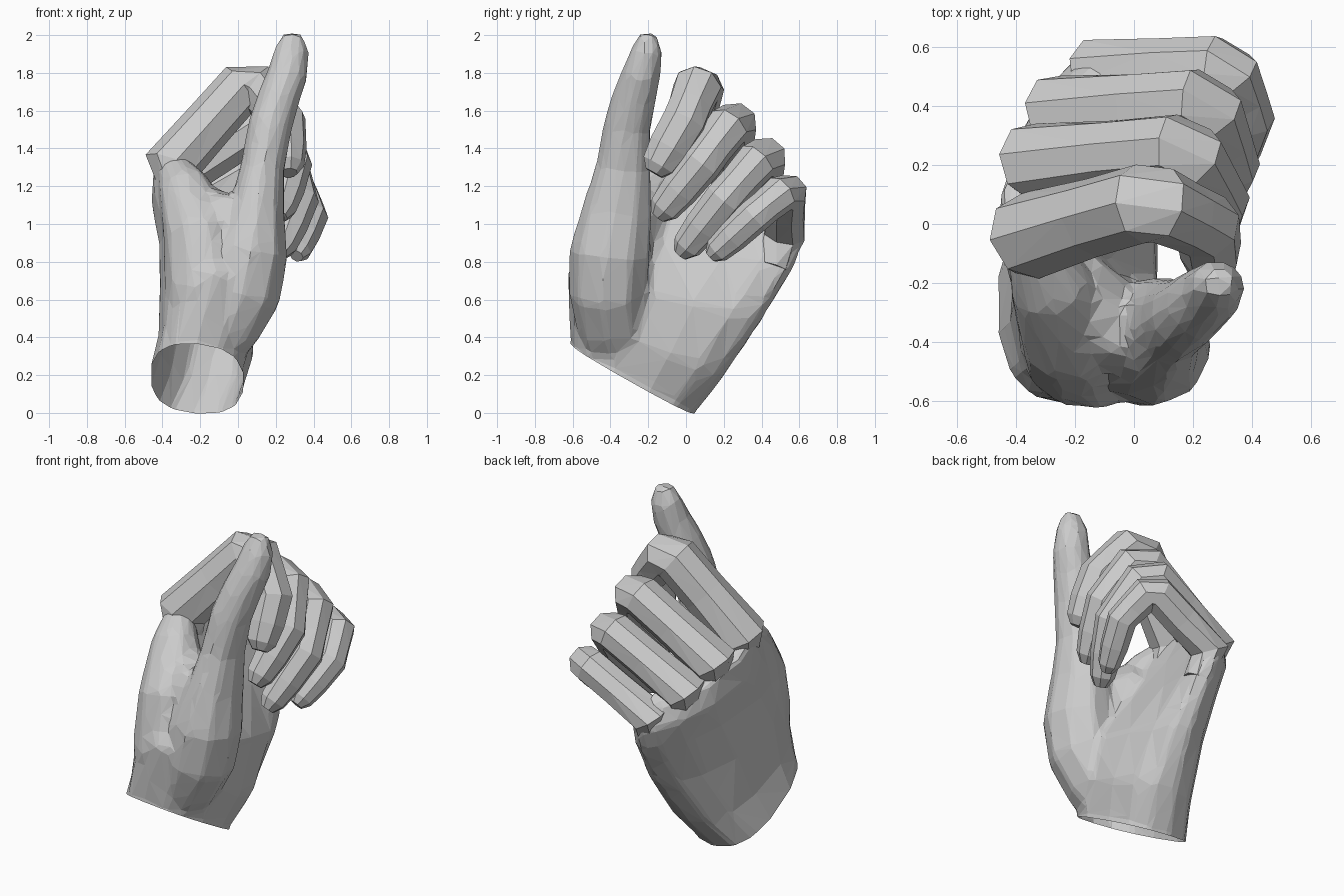
import bpy, bmesh, math
from mathutils import Vector

cube = bpy.data.objects.get("Cube")
if cube:
    bpy.data.objects.remove(cube, do_unlink=True)

skin = bpy.data.materials.new("pale_grey_skin")
skin.use_nodes = True
tone = (0.6, 0.6, 0.6, 1)
skin.diffuse_color = tone
skin.node_tree.nodes["Principled BSDF"].inputs["Base Color"].default_value = tone


def loft(name, rings):
    """Skin a closed shape over a list of equal point rings."""
    bm = bmesh.new()
    loops = [[bm.verts.new(p) for p in ring] for ring in rings]
    n = len(loops[0])
    for a, b in zip(loops, loops[1:]):
        for i in range(n):
            j = (i + 1) % n
            bm.faces.new((a[i], a[j], b[j], b[i]))
    bm.faces.new(loops[0][::-1])
    bm.faces.new(loops[-1])
    bmesh.ops.triangulate(bm, faces=[f for f in bm.faces if len(f.verts) == 4])
    bmesh.ops.recalc_face_normals(bm, faces=bm.faces)
    mesh = bpy.data.meshes.new(name)
    bm.to_mesh(mesh)
    bm.free()
    mesh.materials.append(skin)
    ob = bpy.data.objects.new(name, mesh)
    bpy.context.collection.objects.link(ob)
    return ob


def palm_ring(center, along, across, half, taper, cup, sides=14):
    """Egg-shaped section: thicker towards the thumb, bowed towards the back."""
    c, u, v = Vector(center), Vector(along), Vector(across).normalized()
    ring = []
    for i in range(sides):
        a = 2 * math.pi * i / sides
        ca, sa = math.cos(a), math.sin(a)
        ca, sa = (math.copysign(abs(k) ** 0.8, k) for k in (ca, sa))
        ring.append(c + u * ca + v * (half * sa * (1 - taper * ca) + cup * ca * ca))
    return ring


def tube(name, path, sides=8, side_ref=(0, 1, 0)):
    """Faceted limb; each station is (point, width radius, depth radius)."""
    pts = [Vector(p) for p, _, _ in path]
    rings = []
    for i, (_, rw, rd) in enumerate(path):
        t = (pts[min(i + 1, len(pts) - 1)] - pts[max(i - 1, 0)]).normalized()
        w = Vector(side_ref)
        w = (w - t * w.dot(t)).normalized()
        d = t.cross(w)
        angles = [2 * math.pi * (k + 0.5) / sides for k in range(sides)]
        rings.append([pts[i] + w * rw * math.cos(a) + d * rd * math.sin(a) for a in angles])
    return loft(name, rings)


def finger(name, base, pip, dip, tip, size):
    """Knuckle rooted in the palm, two bent joints and a rounded tip."""
    b, p, d, t = map(Vector, (base, pip, dip, tip))
    stations = [
        (b + Vector((0.05, -0.06, -0.18)), 0.8, 0.7),
        (b, 1.12, 1.12),
        (b.lerp(p, 0.5), 1.0, 1.0),
        (b.lerp(p, 0.9), 1.0, 1.0),
        (p.lerp(d, 0.2), 0.96, 0.95),
        (p.lerp(d, 0.65), 0.88, 0.86),
        (d, 0.9, 0.84),
        (d.lerp(t, 0.5), 0.84, 0.78),
        (d.lerp(t, 0.85), 0.7, 0.62),
        (t, 0.38, 0.34),
    ]
    # the width axis is the normal of the plane the finger curls in
    normal = (p - b).cross(t - p).normalized()
    return tube(name, [(q, w * size, h * size) for q, w, h in stations], 8, normal)


def weld(target, parts):
    """Stack a union modifier for every part."""
    for part in parts:
        union = target.modifiers.new(part.name, "BOOLEAN")
        union.operation, union.solver, union.object = "UNION", "EXACT", part


# Palm from beyond the wrist cut up to the row of knuckles
hand = loft("hand", [
    palm_ring((-0.22, -0.34, 0.07), (0, 0.32, -0.18), (1, 0, 0), 0.25, 0.0, 0.0),
    palm_ring((-0.22, -0.28, 0.18), (0, 0.33, -0.18), (1, 0, 0), 0.25, 0.0, 0.0),
    palm_ring((-0.17, -0.21, 0.36), (0.02, 0.41, -0.17), (1, 0, 0), 0.25, 0.0, 0.01),
    palm_ring((-0.17, -0.11, 0.62), (0.02, 0.52, -0.12), (1, 0, 0), 0.24, 0.15, 0.07),
    palm_ring((-0.24, 0.03, 0.87), (0.06, 0.54, -0.10), (1, 0.05, 0), 0.17, 0.05, 0.10),
    palm_ring((-0.30, 0.18, 1.06), (0.10, 0.43, -0.16), (1, 0.1, 0), 0.14, 0.05, 0.10),
    palm_ring((-0.32, 0.21, 1.21), (0.11, 0.32, -0.17), (1, 0.1, 0.1), 0.11, 0.0, 0.08),
])

# Thumb, the fleshy front of the palm and the thumb web
flesh = [
    tube("thumb", [
        ((-0.14, -0.33, 0.28), 0.20, 0.13),
        ((-0.06, -0.38, 0.45), 0.20, 0.18),
        ((0.02, -0.41, 0.63), 0.21, 0.21),
        ((0.07, -0.40, 0.85), 0.22, 0.20),
        ((0.10, -0.36, 1.08), 0.19, 0.15),
        ((0.13, -0.33, 1.30), 0.15, 0.12),
        ((0.17, -0.31, 1.52), 0.13, 0.12),
        ((0.22, -0.27, 1.68), 0.12, 0.115),
        ((0.265, -0.235, 1.80), 0.107, 0.11),
        ((0.285, -0.205, 1.92), 0.085, 0.095),
        ((0.29, -0.20, 2.01), 0.045, 0.055)], 9),
    tube("palm_front", [
        ((-0.20, -0.37, 0.40), 0.21, 0.19),
        ((-0.17, -0.41, 0.66), 0.22, 0.22),
        ((-0.20, -0.35, 0.95), 0.20, 0.20),
        ((-0.29, -0.20, 1.20), 0.13, 0.14),
        ((-0.35, -0.08, 1.32), 0.07, 0.08)], 10),
    tube("thumb_web", [
        ((-0.24, -0.20, 1.04), 0.15, 0.20),
        ((-0.10, -0.34, 0.94), 0.18, 0.24),
        ((0.08, -0.37, 0.92), 0.16, 0.22)], 8, (0.6, 0.8, 0)),
]

# Four curled fingers
fingers = [
    finger("index_finger", (-0.35, -0.04, 1.31), (0.06, 0.08, 1.77),
           (0.25, -0.01, 1.54), (0.27, -0.17, 1.27), 0.135),
    finger("middle_finger", (-0.34, 0.21, 1.23), (0.18, 0.26, 1.565),
           (0.29, 0.08, 1.32), (0.22, -0.15, 1.04), 0.122),
    finger("ring_finger", (-0.26, 0.38, 1.09), (0.25, 0.42, 1.38),
           (0.33, 0.20, 1.13), (0.22, -0.03, 0.84), 0.116),
    finger("little_finger", (-0.12, 0.52, 0.95), (0.32, 0.54, 1.19),
           (0.39, 0.36, 1.04), (0.31, 0.13, 0.83), 0.104),
]

# Blend the fleshy body, reduce it to broad facets, then weld on the fingers
weld(hand, flesh)
blend = hand.modifiers.new("blend", "REMESH")
blend.mode, blend.voxel_size = "VOXEL", 0.022
relax = hand.modifiers.new("relax", "SMOOTH")
relax.factor, relax.iterations = 0.5, 8
facets = hand.modifiers.new("facets", "DECIMATE")
facets.ratio = 0.045
weld(hand, fingers)
bpy.context.view_layer.update()
joined = bpy.data.meshes.new_from_object(
    hand.evaluated_get(bpy.context.evaluated_depsgraph_get()))
hand.modifiers.clear()
hand.data = joined
for part in flesh + fingers:
    bpy.data.objects.remove(part, do_unlink=True)

# Cut the wrist open along its slant
bm = bmesh.new()
bm.from_mesh(hand.data)
bmesh.ops.bisect_plane(bm, geom=bm.verts[:] + bm.edges[:] + bm.faces[:],
                       plane_co=(-0.22, -0.28, 0.18), plane_no=(-0.03, -0.18, -0.32),
                       clear_outer=True)
for f in bm.faces:
    f.smooth = False
    f.material_index = 0
bm.to_mesh(hand.data)
bm.free()
if not hand.data.materials:
    hand.data.materials.append(skin)
